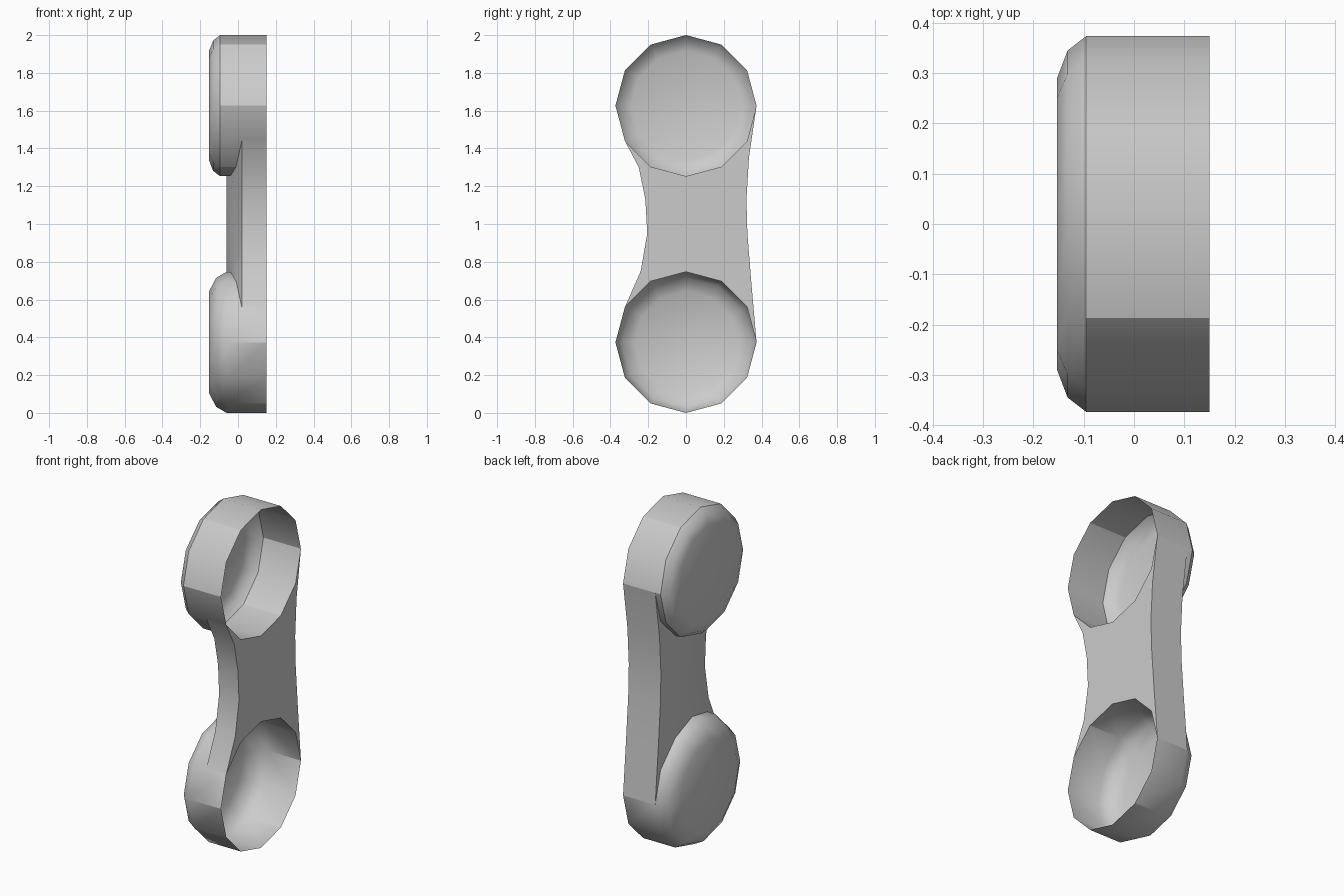
import bpy, bmesh
from math import sin, cos, radians

cube = bpy.data.objects.get("Cube")
if cube:
    bpy.data.objects.remove(cube)

R = 0.3735                      # cup radius
LOW, HIGH = R, 2 - R            # cup centre heights
RIM = 0.15                      # open rim side
SIDES = 12

grey = bpy.data.materials.new("plain grey")
grey.use_nodes = True
tone = (0.6, 0.6, 0.6, 1)
grey.diffuse_color = tone
grey.node_tree.nodes["Principled BSDF"].inputs["Base Color"].default_value = tone


def finish(bm, name, sharp=()):
    """Turn a bmesh into a smooth-shaded object with sharp creases."""
    for f in bm.faces:
        f.smooth = True
    for e in bm.edges:
        e.smooth = e.calc_face_angle(0) < radians(35)
    for e in sharp:
        e.smooth = False
    mesh = bpy.data.meshes.new(name)
    bm.to_mesh(mesh)
    bm.free()
    mesh.materials.append(grey)
    obj = bpy.data.objects.new(name, mesh)
    bpy.context.collection.objects.link(obj)


def on_circle(r, zc, degrees):
    a = radians(degrees)
    return r * cos(a), zc + r * sin(a)


def cup(name, zc, profile):
    """Open shell: rings along x, closed by a flat cap on the -x side."""
    bm = bmesh.new()
    rings = []
    for x, r in profile:
        rings.append([bm.verts.new((x, *on_circle(r, zc, 360 * k / SIDES)))
                      for k in range(SIDES)])
    for a, b in zip(rings, rings[1:]):
        for k in range(SIDES):
            n = (k + 1) % SIDES
            bm.faces.new((a[k], a[n], b[n], b[k]))
    bm.faces.new(rings[-1])
    bmesh.ops.recalc_face_normals(bm, faces=bm.faces)
    if bm.faces[-1:] and rings:
        bm.faces.ensure_lookup_table()
        if bm.faces[-1].normal.x > 0:
            bmesh.ops.reverse_faces(bm, faces=bm.faces)
    # every second wall edge stays hard
    sharp = [bm.edges.get((rings[0][k], rings[1][k])) for k in range(0, SIDES, 2)]
    finish(bm, name, sharp)


cup("upper_cup", HIGH, [(RIM, R), (-0.095, R), (-0.132, 0.345), (-0.153, 0.29)])
cup("lower_cup", LOW, [(RIM, R), (-0.06, R), (-0.115, 0.342), (-0.153, 0.27)])

# Bridge: a grid of rows running from the lower cup's arc to the upper one's
left = [(-0.32, 0.58), (-0.24, 0.75), (-0.205, 0.95),
        (-0.215, 1.13), (-0.25, 1.3), (-0.32, 1.44)]
right = [(0.372, 0.38), (0.345, 0.7), (0.325, 0.95),
         (0.32, 1.13), (0.333, 1.35), (0.372, 1.63)]
back_x = [0.02, -0.01, -0.04, -0.06, -0.06, -0.06]
COLS = len(back_x)
low_arc = [on_circle(R, LOW, 150 - 30 * j) for j in range(COLS)]
high_arc = [on_circle(R, HIGH, 210 + 30 * j) for j in range(COLS)]


def bridge_row(i):
    if i == 0:
        return low_arc
    if i == len(left) - 1:
        return high_arc
    f = (left[i][1] - left[0][1]) / (left[-1][1] - left[0][1])
    row = []
    for j in range(COLS):
        t = j / (COLS - 1)
        y = left[i][0] * (1 - t) + right[i][0] * t
        z = low_arc[j][1] * (1 - f) + high_arc[j][1] * f
        row.append((y, z))
    row[0], row[-1] = left[i], right[i]
    return row


bm = bmesh.new()
front, back = [], []
for i in range(len(left)):
    row = bridge_row(i)
    front.append([bm.verts.new((RIM, y, z)) for y, z in row])
    back.append([bm.verts.new((x, y, z)) for x, (y, z) in zip(back_x, row)])
for i in range(len(left) - 1):
    for grid in (front, back):
        for j in range(COLS - 1):
            quad = [grid[i][j], grid[i][j + 1], grid[i + 1][j + 1], grid[i + 1][j]]
            bm.faces.new(quad if grid is front else quad[::-1])
    # side walls
    bm.faces.new((front[i][0], front[i + 1][0], back[i + 1][0], back[i][0]))
    bm.faces.new((front[i + 1][-1], front[i][-1], back[i][-1], back[i + 1][-1]))
bmesh.ops.recalc_face_normals(bm, faces=bm.faces)
finish(bm, "bridge")
